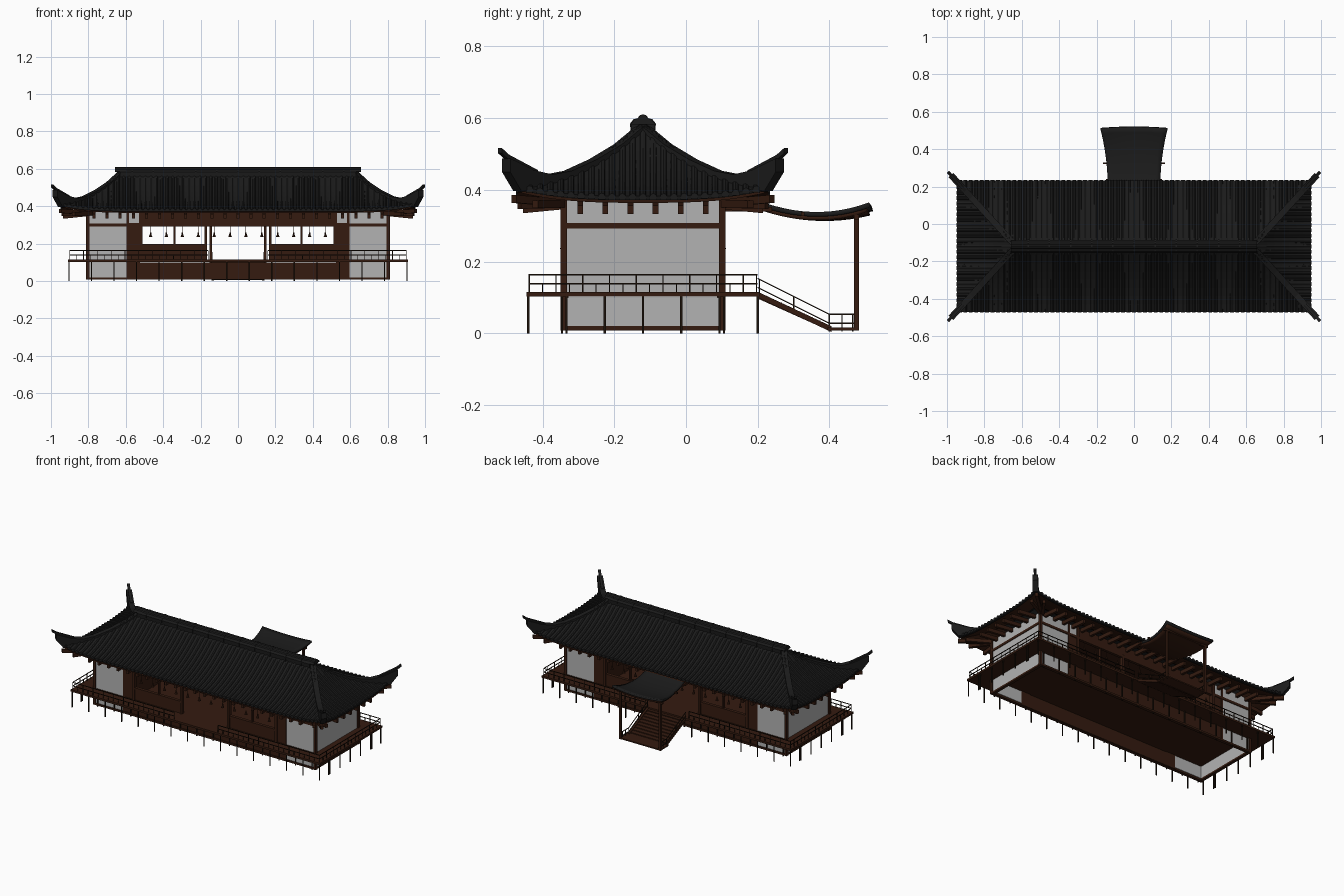
import bpy, bmesh, math
from mathutils import Vector, Matrix

if "Cube" in bpy.data.objects:
    bpy.data.objects.remove(bpy.data.objects["Cube"])

CY = -0.12                       # building centre line in y
EX, EY, RX = 0.945, 0.35, 0.63   # eave half sizes, ridge half length


def material(name, c):
    m = bpy.data.materials.new(name)
    m.diffuse_color = (*c, 1)
    m.use_nodes = True
    m.node_tree.nodes["Principled BSDF"].inputs["Base Color"].default_value = m.diffuse_color
    return m


TILE = material("black_tile", (0.011, 0.011, 0.011))
WOOD = material("brown_wood", (0.035, 0.011, 0.005))
DARK = material("dark_wood", (0.012, 0.006, 0.003))
PLASTER = material("grey_plaster", (0.45, 0.45, 0.45))


def finish(name, bm, mat=None, smooth=False):
    bmesh.ops.recalc_face_normals(bm, faces=bm.faces)
    me = bpy.data.meshes.new(name)
    bm.to_mesh(me)
    bm.free()
    ob = bpy.data.objects.new(name, me)
    bpy.context.collection.objects.link(ob)
    if mat:
        me.materials.append(mat)
    if smooth:
        bpy.context.view_layer.objects.active = ob
        ob.select_set(True)
        bpy.ops.object.shade_smooth_by_angle(angle=math.radians(40))
        ob.select_set(False)
    return ob


def add_box(bm, x0, x1, y0, y1, z0, z1):
    m = Matrix.Translation(((x0 + x1) / 2, (y0 + y1) / 2, (z0 + z1) / 2)) @ \
        Matrix.Diagonal((abs(x1 - x0), abs(y1 - y0), abs(z1 - z0), 1))
    bmesh.ops.create_cube(bm, size=1, matrix=m)


def boxes(name, items, mat=None):
    bm = bmesh.new()
    for b in items:
        add_box(bm, *b)
    return finish(name, bm, mat)


def sweep(bm, path, secs):
    """Loft closed sections (side, up) along a path; one section or one per point."""
    path = [Vector(p) for p in path]
    rings = []
    for i, p in enumerate(path):
        t = path[min(i + 1, len(path) - 1)] - path[max(i - 1, 0)]
        side = Vector((-t.y, t.x, 0)).normalized()
        sec = secs[i] if isinstance(secs[0], list) else secs
        rings.append([bm.verts.new(p + side * a + Vector((0, 0, b))) for a, b in sec])
    n = len(rings[0])
    for r, q in zip(rings, rings[1:]):
        for j in range(n):
            bm.faces.new((r[j], r[(j + 1) % n], q[(j + 1) % n], q[j]))
    bm.faces.new(rings[0])
    bm.faces.new(rings[-1][::-1])


def rect(w, z0, z1):
    return [(-w / 2, z0), (w / 2, z0), (w / 2, z1), (-w / 2, z1)]


def grid(bm, fn, nu, nv):
    v = [[bm.verts.new(fn(i / nu, j / nv)) for j in range(nv + 1)] for i in range(nu + 1)]
    for i in range(nu):
        for j in range(nv):
            bm.faces.new((v[i][j], v[i + 1][j], v[i + 1][j + 1], v[i][j + 1]))


# Curved hip roof: height from slope fraction d and distance s towards the corner
def height(d, s, power):
    dd = max(d, 0)
    return 0.377 + 0.075 * d + 0.125 * dd * dd + 0.03 * abs(s) ** power * (1 - dd) ** 2


def roof_pt(side, s, d):
    hx, hy = EX - (EX - RX) * d, EY * (1 - d)
    if side[0]:
        return Vector((side[0] * hx, CY + s * hy, height(d, s, 3)))
    return Vector((s * hx, CY + side[1] * hy, height(d, s, 8)))


SIDES = [(0, -1), (0, 1), (-1, 0), (1, 0)]
for name, drop, mat, d1 in (("roof_slopes", 0, TILE, 1), ("roof_soffit", 0.013, WOOD, 0.5)):
    bm = bmesh.new()
    for sd in SIDES:
        grid(bm, lambda u, v: roof_pt(sd, 2 * u - 1, d1 * v) - Vector((0, 0, drop)), 28, 8)
    ob = finish(name, bm, mat)
    if drop == 0:
        mod = ob.modifiers.new("thickness", "SOLIDIFY")
        mod.thickness, mod.offset = 0.012, 0

# Rounded tile ribs running down every slope
bm = bmesh.new()
r = 0.010
half = [(r * math.cos(a * math.pi / 4), .004 + r * math.sin(a * math.pi / 4)) for a in range(5)]
half += [(-r, -.004), (r, -.004)]
for sd in SIDES:
    length, top = (EY, 0) if sd[0] else (EX, RX)
    n = round(length / 0.03)
    for i in range(-n, n + 1):
        c = i * 0.985 * length / n
        dmax = min(1, (length - abs(c)) / (length - top))
        ds = [-0.012 + (dmax + 0.012) * k / 8 for k in range(9)]
        sweep(bm, [roof_pt(sd, c / max(length - (length - top) * d, 1e-3), d) for d in ds], half)
finish("roof_tile_ribs", bm, TILE)

# Main ridge, its joints and end caps
prof = [(-.032, .55), (-.034, .583), (-.025, .595), (-.014, .598), (-.009, .606), (0, .609),
        (.009, .606), (.014, .598), (.025, .595), (.034, .583), (.032, .55)]
bm = bmesh.new()
sweep(bm, [(-RX, CY, 0), (RX, CY, 0)], prof)
for i in range(-5, 6):
    x = i * 0.113
    sweep(bm, [(x - .004, CY, .002), (x + .004, CY, .002)], [(a * 1.06, b) for a, b in prof])
for s in (-1, 1):
    sweep(bm, [(s * .6, CY, .002), (s * .657, CY, .002)], [(a * .95, max(b, .58)) for a, b in prof])
finish("main_ridge", bm, TILE)

# Upswept hip ridges with thin tips
tops = [(0, .585), (.2, .527), (.4, .485), (.6, .453), (.75, .443), (.9, .455), (1, .473), (1.09, .488)]
bm = bmesh.new()
for sx in (-1, 1):
    for sy in (-1, 1):
        hip = lambda t: (sx * (RX + .32 * t), CY + sy * EY * t, 0)
        secs = [rect(.034, .45 if t > 1 else height(1 - t, 1, 3) - .01, z) for t, z in tops]
        sweep(bm, [hip(t) for t, z in tops], secs)
        tip = [(0.85, .442, .455), (1, .465, .483), (1.08, .483, .498), (1.14, .503, .517)]
        sweep(bm, [hip(t) for t, a, b in tip], [rect(.016, a, b) for t, a, b in tip])
finish("hip_ridges", bm, TILE)

# Rafters under the eaves, plus diagonal corner rafters
bm = bmesh.new()
sec = rect(.016, -.012, .012)
for s in (-1, 1):
    for i in range(23):
        x = -.77 + .07 * i
        sweep(bm, [(x, CY + s * .2, .36), (x, CY + s * .335, .347)], sec)
    for i in range(6):
        y = CY - .175 + .07 * i
        sweep(bm, [(s * .79, y, .36), (s * .935, y, .345)], sec)
    for sy in (-1, 1):
        for dx, dy, dz in ((.95, .36, .375), (.94, .30, .36), (.88, .345, .358)):
            sweep(bm, [(s * .78, CY + sy * .21, .362), (s * dx, CY + sy * dy, dz)], rect(.018, -.011, .011))
finish("rafters", bm, WOOD)

# Walls: plaster at the ends, timber in the middle, open windows and doorway
plaster, wood = [], []
for s in (-1, 1):
    yo, yi = CY + s * .223, CY + s * .207
    for sx in (-1, 1):
        plaster += [(sx * .59, sx * .8, yo, yi, .02, .1), (sx * .59, sx * .8, yo, yi, .115, .37)]
        wood += [(sx * .795, sx * .812, CY + s * .23, CY + s * .212, .01, .37),
                 (sx * .525, sx * .59, yo, yi, .1, .31),
                 (sx * .525, sx * .59, yo, yi, .01, .1),
                 (sx * .583, sx * .595, CY + s * .227, yi, .01, .37),
                 (sx * .51, sx * .53, CY + s * .23, CY + s * .205, .11, .37),
                 (sx * .335, sx * .345, yo, yi, .11, .31),
                 (sx * .165, sx * .18, CY + s * .23, CY + s * .205, .11, .31),
                 (sx * .165, sx * .53, yo, yi, .11, .19),
                 (sx * .165, sx * .53, CY + s * .228, yi, .185, .197)]
        plaster += [(sx * .53, sx * .59, yo, yi, .31, .37)]
    wood += [(-.812, .812, CY + s * .228, CY + s * .21, .292, .308),
             (-.53, .53, yo, yi, .308, .37),
             (-.53, .53, yo, yi, .01, .1),
             (-.812, .812, CY + s * .23, CY + s * .21, .008, .02)]
    plaster += [(s * .79, s * .805, CY - .215, CY + .215, .02, .1),
                (s * .79, s * .805, CY - .215, CY + .215, .115, .37)]
    wood += [(s * .79, s * .809, CY - .22, CY + .22, .292, .308),
             (s * .79, s * .809, CY - .22, CY + .22, .008, .02),
             (s * .53, s * .545, CY - .21, CY + .21, .11, .36)]
boxes("plaster_walls", plaster, PLASTER)
boxes("timber_frame", wood, WOOD)
boxes("ceiling", [(-.79, .79, CY - .21, CY + .21, .352, .36)], WOOD)

# Veranda deck on thin stilts
boxes("veranda_deck", [(-.91, .91, CY - .325, CY + .325, .103, .116)], WOOD)
stilts = []
for i in range(16):
    x = -.903 + .1204 * i
    for y in (CY - .32, CY + .32, CY - .226, CY + .226):
        stilts.append((x - .003, x + .003, y - .003, y + .003, 0, .104))
for i in range(7):
    y = CY - .32 + .1067 * i
    for x in (-.903, .903):
        stilts.append((x - .003, x + .003, y - .003, y + .003, 0, .104))
boxes("deck_stilts", stilts, DARK)

# Veranda railing, open in the middle of the long sides
rails = []


def railing(a, b, fixed, along_x):
    def put(u0, u1, z0, z1, w):
        f = (fixed - w, fixed + w)
        rails.append((u0, u1, *f, z0, z1) if along_x else (*f, u0, u1, z0, z1))
    put(a, b, .137, .141, .002)
    put(a, b, .161, .165, .002)
    n = round((b - a) / .037)
    for i in range(n + 1):
        u = a + (b - a) * i / n
        put(u - .0015, u + .0015, .115, .162 if i % 2 == 0 else .14, .0015)


for s in (-1, 1):
    railing(-.9, -.16, CY + s * .317, True)
    railing(.16, .9, CY + s * .317, True)
    railing(CY - .317, CY + .317, s * .9, False)
boxes("veranda_railing", rails, DARK)

# Hanging bell lanterns along both long walls
bm = bmesh.new()
for s in (-1, 1):
    for i in range(12):
        x, y = -.4675 + .085 * i, CY + s * .222
        for r1, r2, z, h in ((.01, .004, .243, .016), (.004, .004, .255, .008), (.0012, .0012, .28, .06)):
            bmesh.ops.create_cone(bm, cap_ends=True, segments=8, radius1=r1, radius2=r2, depth=h,
                                  matrix=Matrix.Translation((x, y, z)))
finish("hanging_lanterns", bm, WOOD)

# Rear stair: sloping stringers, treads and landing
bm = bmesh.new()
for s in (-1, 1):
    sweep(bm, [(s * .135, .2, .108), (s * .135, .405, .012)], rect(.012, -.008, .008))
sweep(bm, [(0, .2, .1), (0, .405, .008)], rect(.26, -.003, .003))
for i in range(9):
    y, z = .212 + .0215 * i, .103 - .0101 * i
    add_box(bm, -.13, .13, y - .012, y + .012, z - .003, z + .003)
add_box(bm, -.15, .15, .395, .48, .008, .016)
finish("rear_stair", bm, WOOD)

# Stair handrails
bm = bmesh.new()
for s in (-1, 1):
    x = s * .138
    for dz in (0, -.025):
        sweep(bm, [(x, .2, .153 + dz), (x, .4, .053 + dz), (x, .475, .053 + dz)], rect(.004, -.002, .002))
    for y, z in ((.205, .15), (.3, .103), (.4, .053), (.435, .053), (.465, .053)):
        add_box(bm, x - .002, x + .002, y - .002, y + .002, z - .048, z)
finish("stair_handrails", bm, DARK)

# Porch posts and beams
boxes("porch_frame", [(s * .138, s * .152, .468, .482, .008, .335) for s in (-1, 1)] +
      [(-.165, .165, .468, .482, .318, .332), (-.165, .165, .32, .33, .328, .338)] +
      [(s * .138, s * .15, .1, .24, .34, .352) for s in (-1, 1)], WOOD)


# Sagging, flared porch roof and its timber lining
def porch(u, v, drop=0, w=1):
    s = 2 * u - 1
    y = .19 + .33 * v - .008 * s * s * v
    z = .373 - .125 * v + .105 * v * v + .012 * s * s * v ** 3
    return Vector((s * w * (.14 + .04 * v * v), y, z - drop))


for name, drop, w, mat in (("porch_roof", .006, 1, TILE), ("porch_lining", .016, .95, WOOD)):
    bm = bmesh.new()
    grid(bm, lambda u, v: porch(u, v * (.5 + .5 * w), drop, w), 12, 12)
    ob = finish(name, bm, mat, True)
    mod = ob.modifiers.new("thickness", "SOLIDIFY")
    mod.thickness, mod.offset = .013, 0
